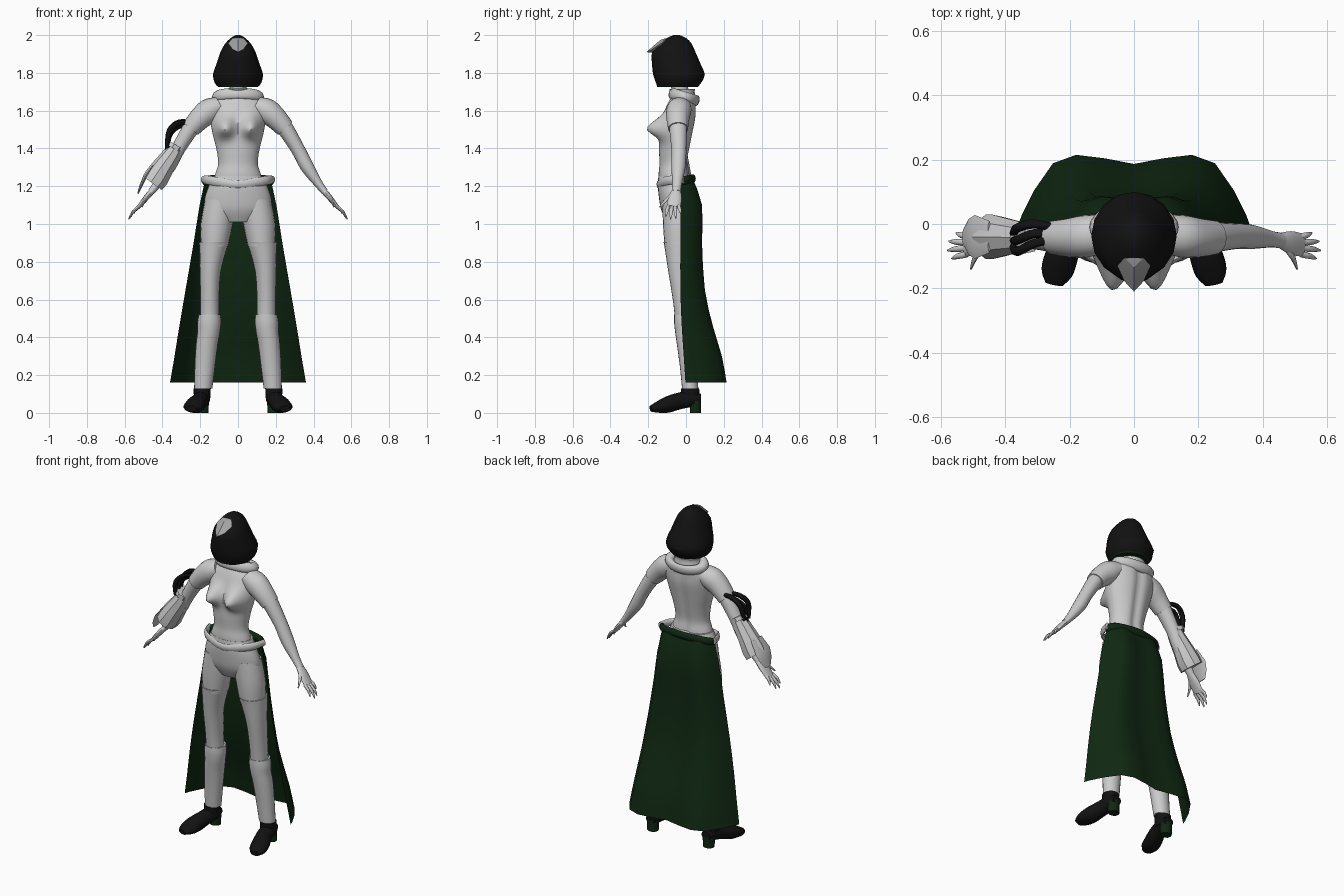
import bpy, bmesh, math
from mathutils import Vector


def material(name, r, g, b):
    m = bpy.data.materials.new(name)
    m.diffuse_color = (r, g, b, 1)
    return m


GREY = material("pale grey", 0.6, 0.6, 0.6)
VISOR = material("visor grey", 0.36, 0.36, 0.36)
BLACK = material("black", 0.006, 0.006, 0.006)
GREEN = material("dark green", 0.005, 0.021, 0.006)
X, Y, Z = Vector((1, 0, 0)), Vector((0, 1, 0)), Vector((0, 0, 1))


def finish(name, bm, *mats, angle=45):
    bmesh.ops.recalc_face_normals(bm, faces=bm.faces[:])
    me = bpy.data.meshes.new(name)
    bm.to_mesh(me)
    bm.free()
    ob = bpy.data.objects.new(name, me)
    bpy.context.collection.objects.link(ob)
    for m in mats:
        me.materials.append(m)
    bpy.ops.object.select_all(action='DESELECT')
    ob.select_set(True)
    bpy.context.view_layer.objects.active = ob
    bpy.ops.object.shade_smooth_by_angle(angle=math.radians(angle))
    return ob


def smooth(rows, sub):
    """Catmull-Rom interpolation of rows of numbers."""
    p = [Vector(r) for r in rows]
    out = []
    for i in range(len(p) - 1):
        a, b, c, d = p[max(i - 1, 0)], p[i], p[i + 1], p[min(i + 2, len(p) - 1)]
        for k in range(sub):
            t = k / sub
            out.append(b + (c - a) * (t / 2) + (2 * a - 5 * b + 4 * c - d) * (t * t / 2)
                       + (3 * b - a - 3 * c + d) * (t ** 3 / 2))
    return out + [p[-1]]


def loft(rows, n=16, sub=3, ref=Y, flat=False):
    """Skin ellipses (x, y, z, a, b); flat keeps them level, else they follow the path."""
    rows = smooth(rows, sub)
    cen = [r.to_3d() for r in rows]
    bm = bmesh.new()
    rings = []
    for i, r in enumerate(rows):
        t = Z if flat else (cen[min(i + 1, len(cen) - 1)] - cen[max(i - 1, 0)]).normalized()
        v = (ref - t * ref.dot(t)).normalized()
        u = v.cross(t)
        rings.append([bm.verts.new(cen[i] + u * r[3] * math.cos(w) + v * r[4] * math.sin(w))
                      for w in (2 * math.pi * k / n for k in range(n))])
    for p, q in zip(rings, rings[1:]):
        for k in range(n):
            bm.faces.new((p[k], p[(k + 1) % n], q[(k + 1) % n], q[k]))
    bm.faces.new(rings[0])
    bm.faces.new(rings[-1])
    return bm


def level(rows, **kw):
    """Level rings on the centre line, given as (z, y, rx, ry)."""
    return loft([(0, y, z, a, b) for z, y, a, b in rows], flat=True, **kw)


def flip(rows, s):
    return [(s * r[0], *r[1:]) for r in rows]


# Torso with bust and spine groove
bm = level([(1.18, -.06, .14, .08), (1.26, -.065, .122, .08), (1.32, -.065, .105, .075),
            (1.4, -.06, .115, .083), (1.48, -.05, .135, .088), (1.56, -.035, .148, .088),
            (1.62, -.025, .152, .08), (1.66, -.015, .12, .07), (1.69, -.015, .065, .05)],
           n=48, sub=5)
for v in bm.verts:
    x, y, z = v.co
    if y < -.05:
        s = .06 if z > 1.5 else .045
        v.co.y -= .085 * math.exp(-((abs(x) - .07) / .048) ** 2 - ((z - 1.505) / s) ** 2)
    elif y > -.03:
        v.co.y -= .015 * math.exp(-(x / .025) ** 2)
finish("torso", bm, GREY)

# Neck, standing collar and draped cowl
finish("neck", level([(1.64, -.02, .06, .05), (1.7, -.03, .045, .045), (1.76, -.04, .045, .045)]), GREY)
finish("collar", level([(1.67, -.02, .085, .07), (1.7, -.02, .078, .066), (1.715, -.02, .08, .068)]), GREY)
bpy.ops.mesh.primitive_torus_add(major_radius=1, minor_radius=.28, major_segments=28, minor_segments=10,
                                 location=(0, -.01, 1.672), rotation=(math.radians(-17), 0, 0))
cowl = bpy.context.object
cowl.name = "cowl"
cowl.scale = (.108, .066, .11)
cowl.data.materials.append(GREY)
bpy.ops.object.shade_smooth_by_angle(angle=math.radians(60))

# Hood with a green underside
bm = level([(1.725, -.045, .105, .108), (1.745, -.04, .122, .118), (1.79, -.037, .133, .137),
            (1.85, -.052, .113, .128), (1.91, -.065, .093, .115), (1.955, -.055, .068, .085),
            (1.985, -.05, .038, .05), (2.0, -.05, .012, .016)], n=16, sub=2)
bm.normal_update()
for f in bm.faces:
    f.material_index = int(f.calc_center_median().z < 1.73)
finish("hood", bm, BLACK, GREEN, angle=35)

# Pointed visor above the brow
bm = bmesh.new()
outline = [(-.03, -.105, 1.984), (-.052, -.13, 1.957), (-.03, -.178, 1.925), (0, -.21, 1.91),
           (.03, -.178, 1.925), (.052, -.13, 1.957), (.03, -.105, 1.984)]
rim = [bm.verts.new(p) for p in outline]
hub = bm.verts.new((0, -.135, 1.975))
base = bm.verts.new((0, -.12, 1.9))
for a, b in zip(rim, rim[1:] + rim[:1]):
    bm.faces.new((a, b, hub))
    bm.faces.new((b, a, base))
finish("visor", bm, VISOR, angle=20)

# Hips
finish("hips", level([(1.255, -.06, .13, .086), (1.2, -.06, .155, .089), (1.13, -.05, .177, .092),
                      (1.07, -.045, .168, .085), (1.01, -.045, .09, .055)], n=28), GREY)
belt = [(-.185, -.01, 1.235, .012, .02), (-.145, -.1, 1.23, .01, .024), (0, -.148, 1.21, .008, .02),
        (.145, -.1, 1.23, .01, .024), (.185, -.01, 1.235, .012, .02)]
finish("front_belt", loft(belt, n=8, sub=4, ref=Z), GREY)

# Long open skirt and its waistband
band = [(-.18, -.03, 1.225, .012, .02), (-.145, .012, 1.235, .014, .023), (0, .038, 1.24, .014, .023),
        (.145, .012, 1.235, .014, .023), (.18, -.03, 1.225, .012, .02)]
finish("skirt_band", loft(band, n=8, sub=4, ref=Z), GREEN)
half = [(-1, 0), (-.97, .14), (-.86, .5), (-.7, .88), (-.5, 1), (-.25, .95)]
across = half + [(0, .87)] + [(-x, y) for x, y in reversed(half)]
rows = smooth([(1.24, .172, -.025, .035), (1.1, .203, -.03, .085), (.9, .235, -.03, .085),
               (.65, .278, -.03, .1), (.45, .312, -.022, .145), (.3, .336, -.012, .19),
               (.16, .36, -.003, .215)], 2)
bm = bmesh.new()
grid = [[bm.verts.new((x * w, f + (b - f) * y, z)) for x, y in across] for z, w, f, b in rows]
for p, q in zip(grid, grid[1:]):
    for k in range(len(across) - 1):
        bm.faces.new((p[k], p[k + 1], q[k + 1], q[k]))
finish("skirt", bm, GREEN)

for side, s in (("left", 1), ("right", -1)):
    def part(name, rows, mat, **kw):
        finish(side + "_" + name, loft(flip(rows, s), **kw), mat)

    # Leg: thigh, stocking, boot
    part("thigh", [(.092, -.045, 1.13, .082, .08), (.113, -.04, 1.0, .085, .082),
                   (.125, -.035, .88, .073, .078)], GREY, n=20, flat=True)
    part("stocking", [(.126, -.035, .905, .079, .084), (.13, -.034, .88, .075, .08),
                      (.146, -.028, .75, .056, .066), (.15, -.014, .6, .05, .056),
                      (.15, -.005, .49, .05, .052)], GREY, n=20, flat=True)
    part("boot", [(.15, -.003, .52, .058, .06), (.152, -.002, .48, .063, .061), (.155, 0, .43, .06, .058),
                  (.165, .008, .36, .058, .056), (.175, .015, .25, .054, .048),
                  (.184, .022, .13, .048, .043)], GREY, n=20, flat=True)

    # Shoe with ankle and heel block
    part("ankle", [(.19, .022, .13, .046, .048), (.19, .022, .06, .042, .05)], BLACK, flat=True)
    part("shoe", [(.188, .078, .075, .025, .03), (.192, .03, .075, .042, .042), (.205, -.04, .062, .044, .045),
                  (.225, -.1, .043, .043, .052), (.24, -.15, .03, .03, .05),
                  (.248, -.187, .022, .016, .028)], BLACK, ref=X, n=14)
    part("heel", [(.19, .05, .07, .036, .032), (.19, .05, 0, .034, .03)], GREEN, flat=True, sub=1, n=10)

    # Arm and short sleeve
    part("arm", [(.17, -.045, 1.6, .05, .05), (.24, -.042, 1.52, .045, .048), (.315, -.038, 1.4, .037, .04),
                 (.365, -.04, 1.305, .036, .038), (.425, -.047, 1.215, .023, .026),
                 (.46, -.052, 1.17, .018, .024)], GREY)
    part("sleeve", [(.1, -.03, 1.625, .05, .06), (.15, -.038, 1.6, .066, .066), (.2, -.043, 1.56, .06, .061),
                    (.25, -.042, 1.505, .05, .053)], GREY, n=20)

    # Hand with five tapered fingers
    part("palm", [(.45, -.05, 1.18, .016, .022), (.485, -.058, 1.14, .015, .036),
                  (.525, -.066, 1.09, .01, .036)], GREY, n=12)
    for name, a, b in (("index", (.52, -.094, 1.095), (.566, -.107, 1.04)),
                       ("middle", (.525, -.075, 1.09), (.579, -.082, 1.025)),
                       ("ring", (.525, -.057, 1.09), (.574, -.054, 1.03)),
                       ("little", (.515, -.04, 1.1), (.552, -.028, 1.055)),
                       ("thumb", (.47, -.07, 1.155), (.507, -.14, 1.09))):
        m = (Vector(a) + Vector(b)) / 2 + Vector((.006, 0, .004))
        part(name + "_finger", [(*a, .009, .01), (*m, .008, .009), (*b, .003, .003)], GREY, n=8, sub=2)

# Flared gauntlet on one forearm
finish("gauntlet", loft([(-.325, -.042, 1.405, .043, .044), (-.35, -.042, 1.365, .05, .05),
                         (-.395, -.04, 1.3, .06, .06), (-.43, -.04, 1.245, .068, .07),
                         (-.452, -.04, 1.215, .064, .07)], n=9, sub=1), GREY, angle=25)
finish("gauntlet_flap", loft([(-.45, -.04, 1.31, .006, .05), (-.495, -.04, 1.245, .01, .068),
                              (-.515, -.04, 1.2, .008, .055), (-.53, -.04, 1.16, .004, .025)],
                             n=8, sub=1), GREY, angle=25)
finish("gauntlet_rim", loft([(-.33, -.042, 1.42, .05, .05), (-.342, -.042, 1.4, .052, .052)],
                            n=9, sub=1), GREY, angle=25)

# Black straps arching from sleeve to gauntlet
for i, (ys, dz) in enumerate((((-.015, 0, -.012, -.03), 0), ((-.045, -.06, -.085, -.07), -.005),
                              ((-.03, -.03, -.05, -.05), -.022))):
    pts = zip((-.235, -.31, -.362, -.375), ys, (1.535, 1.54, 1.495, 1.41), (.012, .014, .015, .012))
    finish("strap_%d" % (i + 1), loft([(x, y, z + dz, r, r) for x, y, z, r in pts], n=8, sub=4), BLACK)
